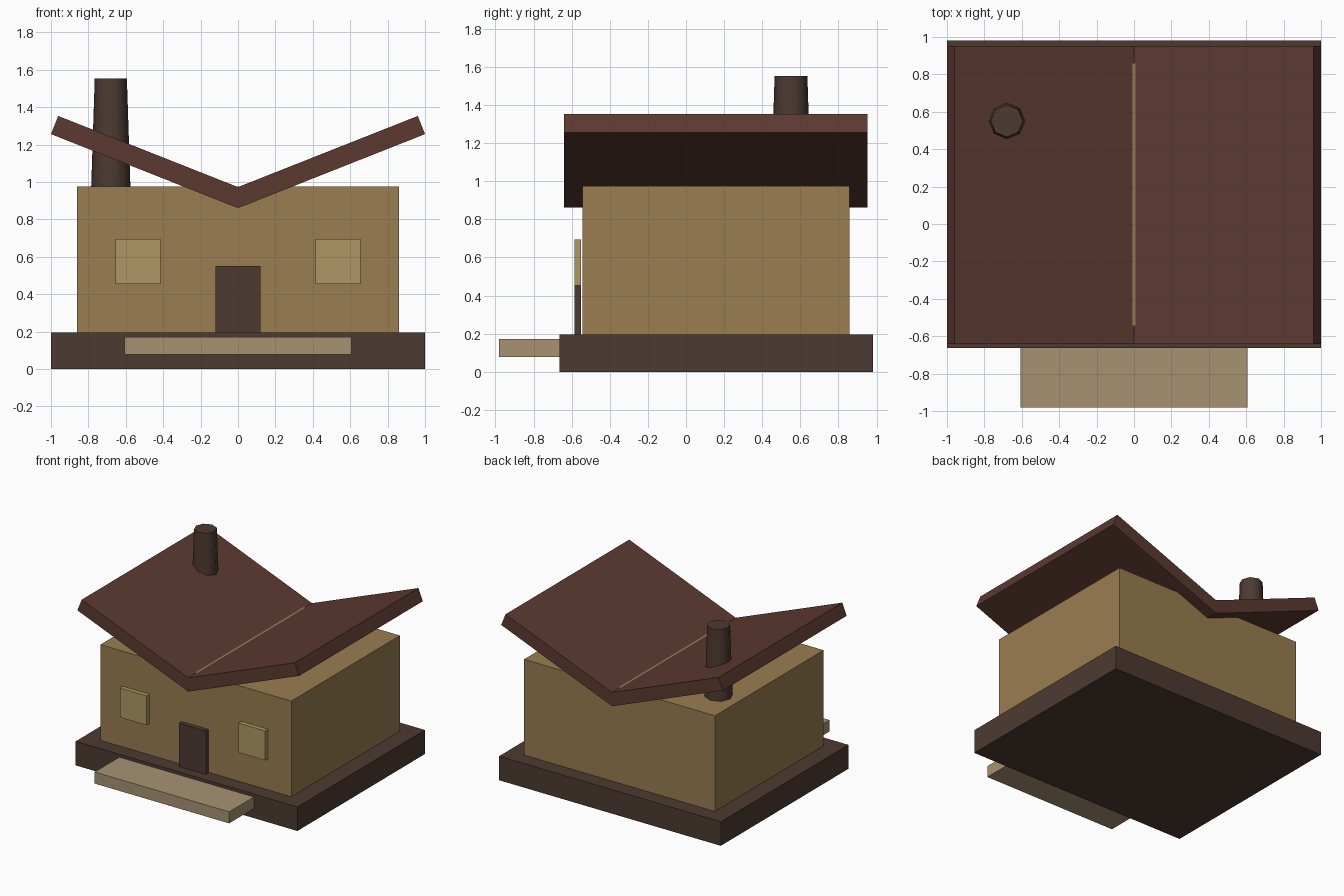
import bpy, bmesh, math

if "Cube" in bpy.data.objects:
    bpy.data.objects.remove(bpy.data.objects["Cube"])


def material(name, rgb):
    m = bpy.data.materials.new(name)
    m.diffuse_color = (*rgb, 1)
    m.use_nodes = True
    m.node_tree.nodes["Principled BSDF"].inputs["Base Color"].default_value = m.diffuse_color
    return m


TAN = material("tan_wall", (0.32, 0.205, 0.08))
ROOF = material("red_brown", (0.107, 0.042, 0.03))
DARK = material("dark_brown", (0.074, 0.042, 0.032))
PANE = material("pale_yellow", (0.43, 0.31, 0.13))
STEP = material("pale_wood", (0.39, 0.29, 0.17))


def prism(name, profile, y0, y1, mat):
    """Extrude an (x, z) profile from y0 to y1."""
    bm = bmesh.new()
    face = bm.faces.new([bm.verts.new((x, y0, z)) for x, z in profile])
    ext = bmesh.ops.extrude_face_region(bm, geom=[face])
    verts = [v for v in ext["geom"] if isinstance(v, bmesh.types.BMVert)]
    bmesh.ops.translate(bm, verts=verts, vec=(0, y1 - y0, 0))
    bmesh.ops.recalc_face_normals(bm, faces=bm.faces)
    me = bpy.data.meshes.new(name)
    bm.to_mesh(me)
    bm.free()
    me.materials.append(mat)
    ob = bpy.data.objects.new(name, me)
    bpy.context.collection.objects.link(ob)
    return ob


def box(name, x0, x1, y0, y1, z0, z1, mat):
    return prism(name, [(x0, z0), (x1, z0), (x1, z1), (x0, z1)], y0, y1, mat)


# Foundation, front step and house body
box("foundation", -1, 1, -0.663, 0.98, 0, 0.196, DARK)
box("front_step", -0.607, 0.607, -0.98, -0.65, 0.078, 0.172, STEP)
box("walls", -0.861, 0.861, -0.543, 0.857, 0.19, 0.976, TAN)

# Door and windows stand just proud of the front wall
box("door", -0.121, 0.121, -0.586, -0.55, 0.19, 0.55, DARK)
for side, cx in (("left", -0.535), ("right", 0.535)):
    box(side + "_window", cx - 0.121, cx + 0.121, -0.586, -0.55, 0.454, 0.694, PANE)

# Two roof slabs sloping down to a central valley
slab = [(1.0, 1.256), (0.961, 1.353), (-0.035, 0.959), (0.004, 0.862)]
for side, s in (("left", -1), ("right", 1)):
    prism(side + "_roof", [(s * x, z) for x, z in slab], -0.641, 0.953, ROOF)

# Tapered eight-sided chimney
z0, z1 = 0.97, 1.553
bpy.ops.mesh.primitive_cone_add(vertices=8, radius1=0.105, radius2=0.086,
                                depth=z1 - z0, location=(-0.68, 0.551, (z0 + z1) / 2))
chimney = bpy.context.object
chimney.name = "chimney"
chimney.data.materials.append(DARK)
bpy.ops.object.shade_smooth_by_angle(angle=math.radians(60))
